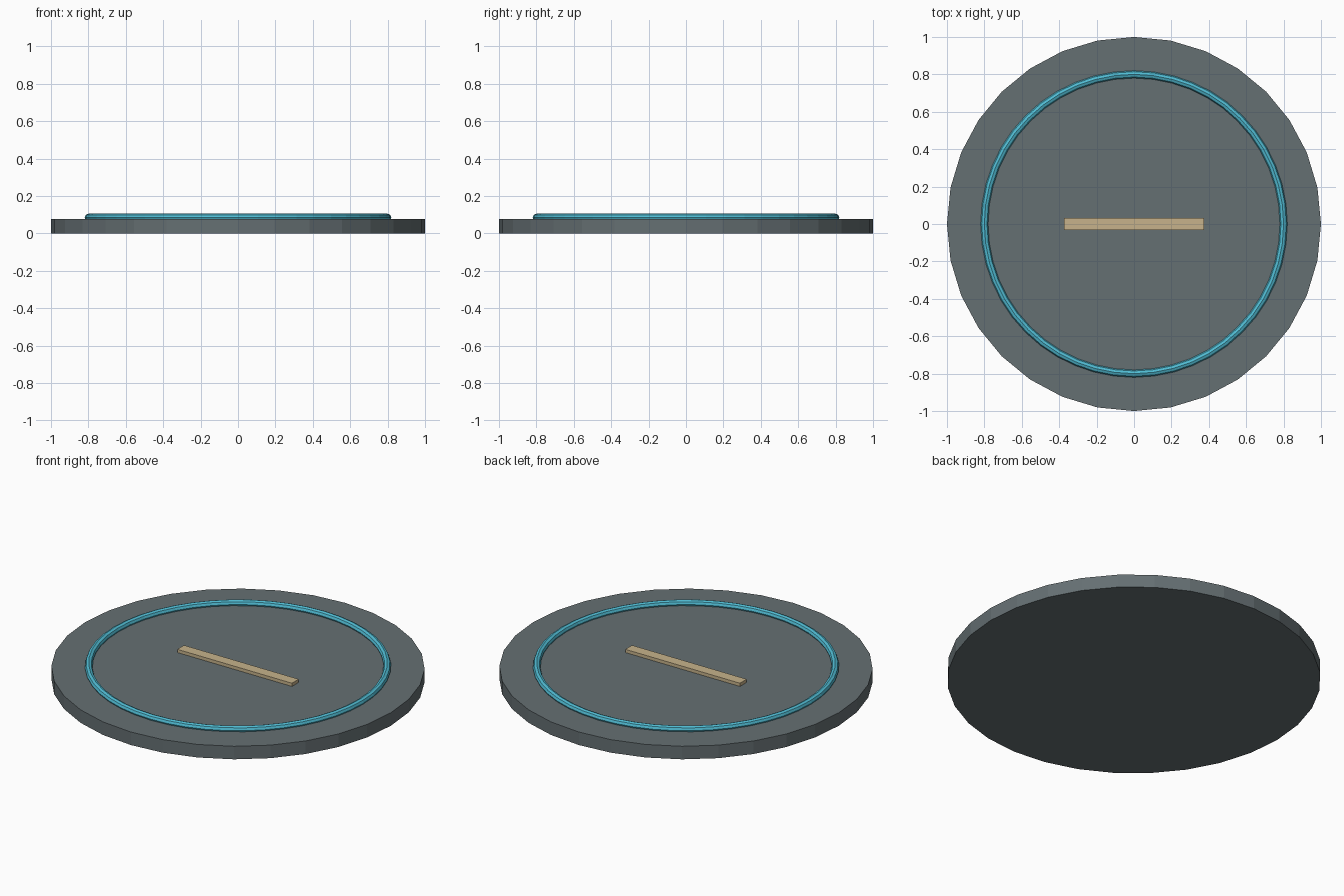
import bpy

if "Cube" in bpy.data.objects:
    bpy.data.objects.remove(bpy.data.objects["Cube"])


def finish(name, color, smooth=False):
    """Name the active object and give it a colour."""
    obj = bpy.context.object
    obj.name = name
    mat = bpy.data.materials.new(name + "_color")
    mat.diffuse_color = (*color, 1)
    mat.use_nodes = True
    mat.node_tree.nodes["Principled BSDF"].inputs["Base Color"].default_value = mat.diffuse_color
    obj.data.materials.append(mat)
    if smooth:
        bpy.ops.object.shade_smooth()
    return obj


BASE_TOP = 0.077

# Low-poly round base plate
bpy.ops.mesh.primitive_cylinder_add(vertices=32, radius=1, depth=BASE_TOP,
                                    location=(0, 0, BASE_TOP / 2))
finish("base_disc", (0.13, 0.16, 0.17))

# Thin ring half sunk into the plate
bpy.ops.mesh.primitive_torus_add(major_radius=0.8, minor_radius=0.02,
                                 major_segments=48, minor_segments=8,
                                 location=(0, 0, 0.085))
finish("inlay_ring", (0.08, 0.50, 0.65))

# Flat bar across the centre
bpy.ops.mesh.primitive_cube_add(size=1, location=(0, 0, 0.085))
bar = finish("center_bar", (0.57, 0.45, 0.26))
bar.scale = (0.75, 0.063, 0.022)
bpy.ops.object.transform_apply(location=False, rotation=False, scale=True)
